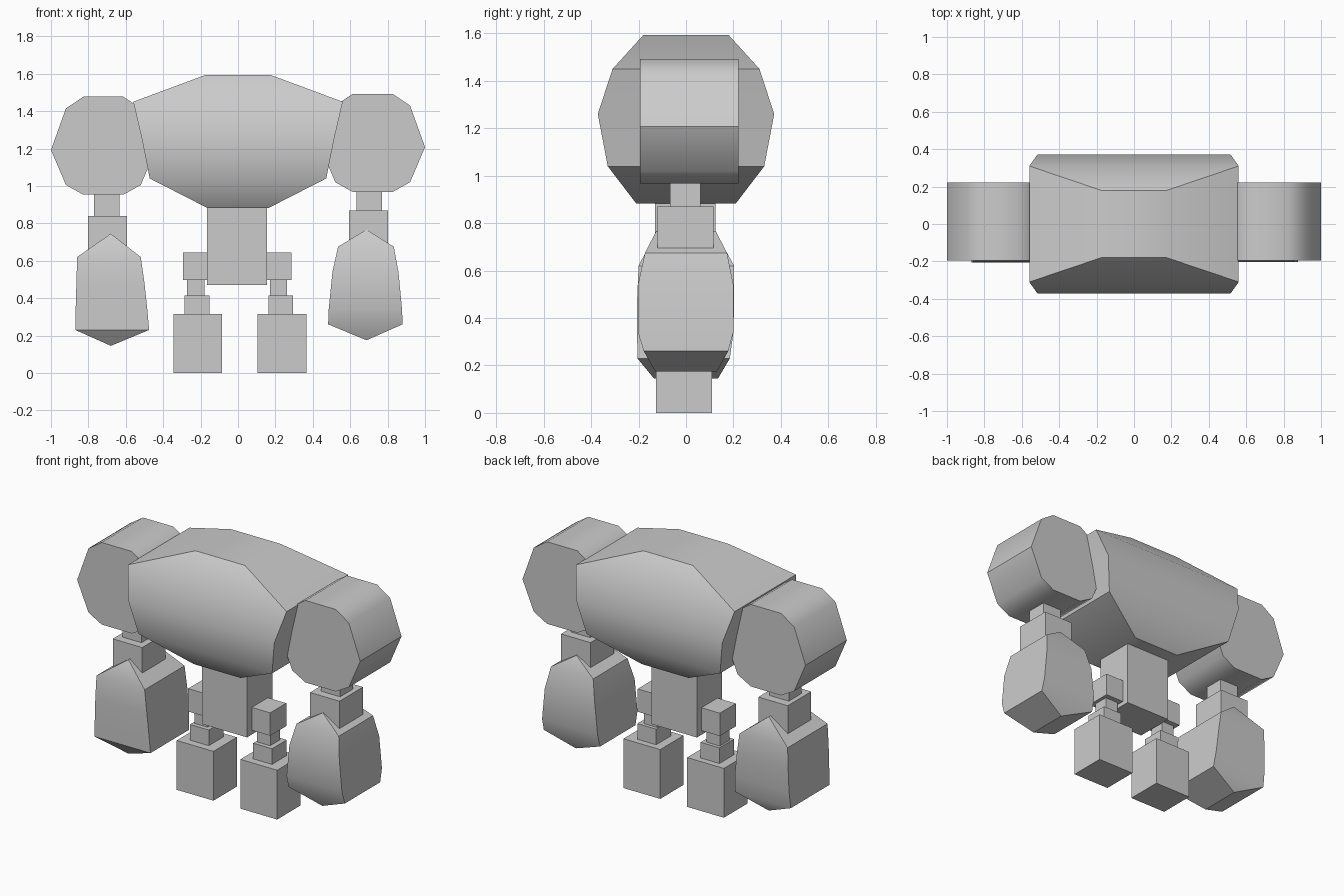
import bpy, bmesh, math

if "Cube" in bpy.data.objects:
    bpy.data.objects.remove(bpy.data.objects["Cube"])


def finish(name, bm, smooth=True):
    bmesh.ops.remove_doubles(bm, verts=bm.verts, dist=0.0005)
    bmesh.ops.recalc_face_normals(bm, faces=bm.faces)
    me = bpy.data.meshes.new(name)
    bm.to_mesh(me)
    bm.free()
    if smooth:
        me.shade_smooth()
        me.set_sharp_from_angle(angle=math.radians(38))
    ob = bpy.data.objects.new(name, me)
    bpy.context.collection.objects.link(ob)
    return ob


def box(name, x0, x1, y0, y1, z0, z1):
    bm = bmesh.new()
    bmesh.ops.create_cube(bm, size=1)
    for v in bm.verts:
        v.co.x = x1 if v.co.x > 0 else x0
        v.co.y = y1 if v.co.y > 0 else y0
        v.co.z = z1 if v.co.z > 0 else z0
    return finish(name, bm, False)


def loft(name, rings):
    """Stack of rectangles (z, x0, x1, y0, y1); zero width makes a ridge."""
    bm = bmesh.new()
    loops = [[bm.verts.new(p) for p in ((a, c, z), (b, c, z), (b, d, z), (a, d, z))]
             for z, a, b, c, d in rings]
    for lo, hi in zip(loops, loops[1:]):
        for i in range(4):
            j = (i + 1) % 4
            bm.faces.new((lo[i], lo[j], hi[j], hi[i]))
    for ring, end in ((rings[0], loops[0]), (rings[-1], loops[-1])):
        if ring[2] - ring[1] > 0.001:
            bm.faces.new(end)
    return finish(name, bm)


def prism(name, pts, y0, y1):
    bm = bmesh.new()
    face = bm.faces.new([bm.verts.new((x, y0, z)) for x, z in pts])
    ext = bmesh.ops.extrude_face_region(bm, geom=[face], use_keep_orig=True)
    for v in ext["geom"]:
        if isinstance(v, bmesh.types.BMVert):
            v.co.y = y1
    return finish(name, bm)


# Faceted torso
loft("torso", [(z, -x, x, -y, y) for z, x, y in (
    (0.883, 0.165, 0.21), (1.04, 0.472, 0.33), (1.26, 0.516, 0.372),
    (1.45, 0.56, 0.31), (1.593, 0.175, 0.18))])

# Pelvis
box("pelvis", -0.165, 0.155, -0.13, 0.125, 0.47, 0.9)

# Ten-sided shoulders and blocky wrists (right side sits slightly higher)
half = ((0.28, 1.192), (0.2, 1.415), (0.107, 1.477), (0.107, 0.953), (0.2, 1.005))
for side, s, cx, dz in (("left", -1, -0.72, 0.0), ("right", 1, 0.72, 0.015)):
    right = [half[4], half[0], half[1], half[2]]
    pts = [(cx + x, z + dz) for x, z in [half[3]] + right]
    pts += [(cx - x, z + dz) for x, z in right[::-1] + [half[3]]]
    prism(side + "_shoulder", pts, -0.195, 0.222)
    x = s * 0.702
    box(side + "_forearm", x - 0.068, x + 0.068, -0.068, 0.062, 0.8 + dz, 1.0 + dz)
    x = s * 0.697
    d = dz * 2
    box(side + "_wrist", x - 0.104, x + 0.104, -0.12, 0.117, 0.6 + d, 0.84 + d)

# Fists with ridged tops and bottoms
loft("left_fist", [
    (0.145, -0.68, -0.68, -0.135, 0.135), (0.23, -0.87, -0.475, -0.205, 0.185),
    (0.34, -0.868, -0.485, -0.206, 0.2), (0.48, -0.864, -0.5, -0.206, 0.203),
    (0.62, -0.86, -0.52, -0.2, 0.203), (0.745, -0.68, -0.68, -0.135, 0.135)])
loft("right_fist", [
    (0.175, 0.687, 0.687, -0.13, 0.13), (0.26, 0.482, 0.88, -0.178, 0.178),
    (0.34, 0.485, 0.877, -0.203, 0.2), (0.54, 0.505, 0.858, -0.203, 0.2),
    (0.675, 0.535, 0.833, -0.173, 0.173), (0.767, 0.687, 0.687, -0.125, 0.125)])

# Legs: hip, shin, ankle and foot blocks
for side, s in (("left", -1), ("right", 1)):
    def leg(part, a, b, y0, y1, z0, z1):
        x0, x1 = sorted((s * a - 0.005, s * b - 0.005))
        box(side + "_" + part, x0, x1, y0, y1, z0, z1)
    leg("hip", 0.155, 0.29, -0.082, 0.08, 0.497, 0.643)
    leg("shin", 0.175, 0.268, -0.05, 0.048, 0.41, 0.5)
    dx = 0 if s < 0 else 0.02
    leg("ankle", 0.147 + dx, 0.28 + dx, -0.078, 0.07, 0.31, 0.415)
    leg("foot", 0.08 + dx * 1.5, 0.34 + dx * 1.5, -0.126, 0.11, 0, 0.315)
